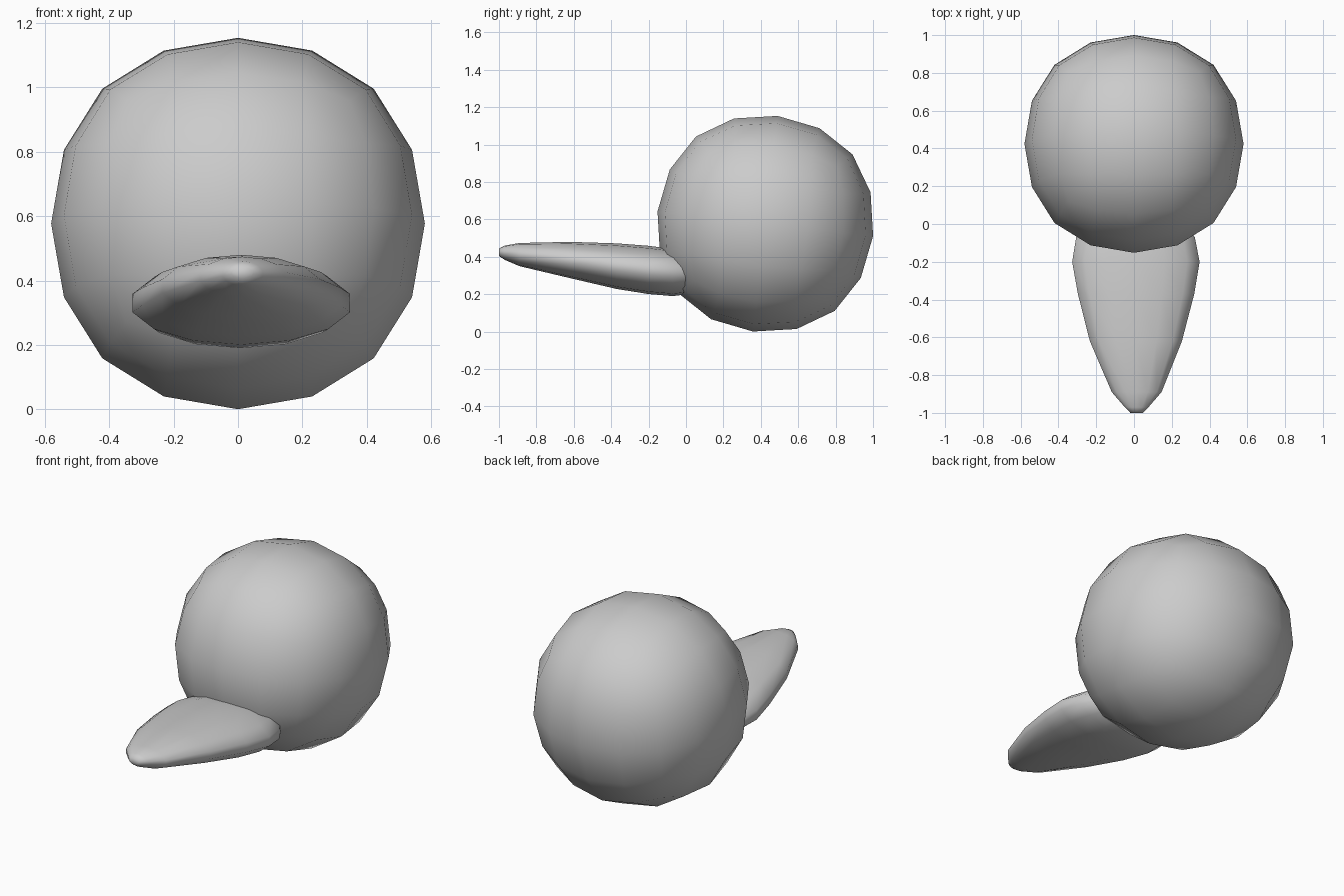
import bpy, bmesh, math
from mathutils import Matrix

if "Cube" in bpy.data.objects:
    bpy.data.objects.remove(bpy.data.objects["Cube"])


def finish(name, bm):
    bmesh.ops.recalc_face_normals(bm, faces=bm.faces)
    for f in bm.faces:
        f.smooth = True
    mesh = bpy.data.meshes.new(name)
    bm.to_mesh(mesh)
    bm.free()
    obj = bpy.data.objects.new(name, mesh)
    bpy.context.collection.objects.link(obj)
    return obj


# Head: slightly tilted cube rounded by a subdivision surface
bm = bmesh.new()
bmesh.ops.create_cube(bm, size=2 * 0.58 / 0.8395, matrix=(
    Matrix.Translation((0, 0.424, 0.577))
    @ Matrix.Rotation(math.radians(-6.5), 4, 'X')))
head = finish("head", bm)
sub = head.modifiers.new("round", 'SUBSURF')
sub.levels = sub.render_levels = 2

# Bill: flattened oval sections (y, half width, centre x, centre z, half height)
sections = [
    (-1.00, 0.034, 0.014, 0.425, 0.020),
    (-0.97, 0.064, 0.014, 0.422, 0.038),
    (-0.89, 0.135, 0.014, 0.412, 0.062),
    (-0.62, 0.250, 0.010, 0.383, 0.097),
    (-0.37, 0.316, 0.011, 0.350, 0.122),
    (-0.20, 0.346, 0.010, 0.330, 0.129),
    (-0.07, 0.322, 0.008, 0.316, 0.126),
    (0.08, 0.235, 0.005, 0.310, 0.100),
    (0.17, 0.110, 0.000, 0.305, 0.055),
]
SIDES = 14
bm = bmesh.new()
rings = []
for y, w, cx, cz, h in sections:
    ring = []
    for i in range(SIDES):
        a = math.pi / 2 + 2 * math.pi * i / SIDES
        ring.append(bm.verts.new((cx + w * math.cos(a), y, cz + h * math.sin(a))))
    rings.append(ring)
for r0, r1 in zip(rings, rings[1:]):
    for i in range(SIDES):
        j = (i + 1) % SIDES
        bm.faces.new((r0[i], r0[j], r1[j], r1[i]))
bm.faces.new(rings[0])
bm.faces.new(rings[-1])
finish("bill", bm)
